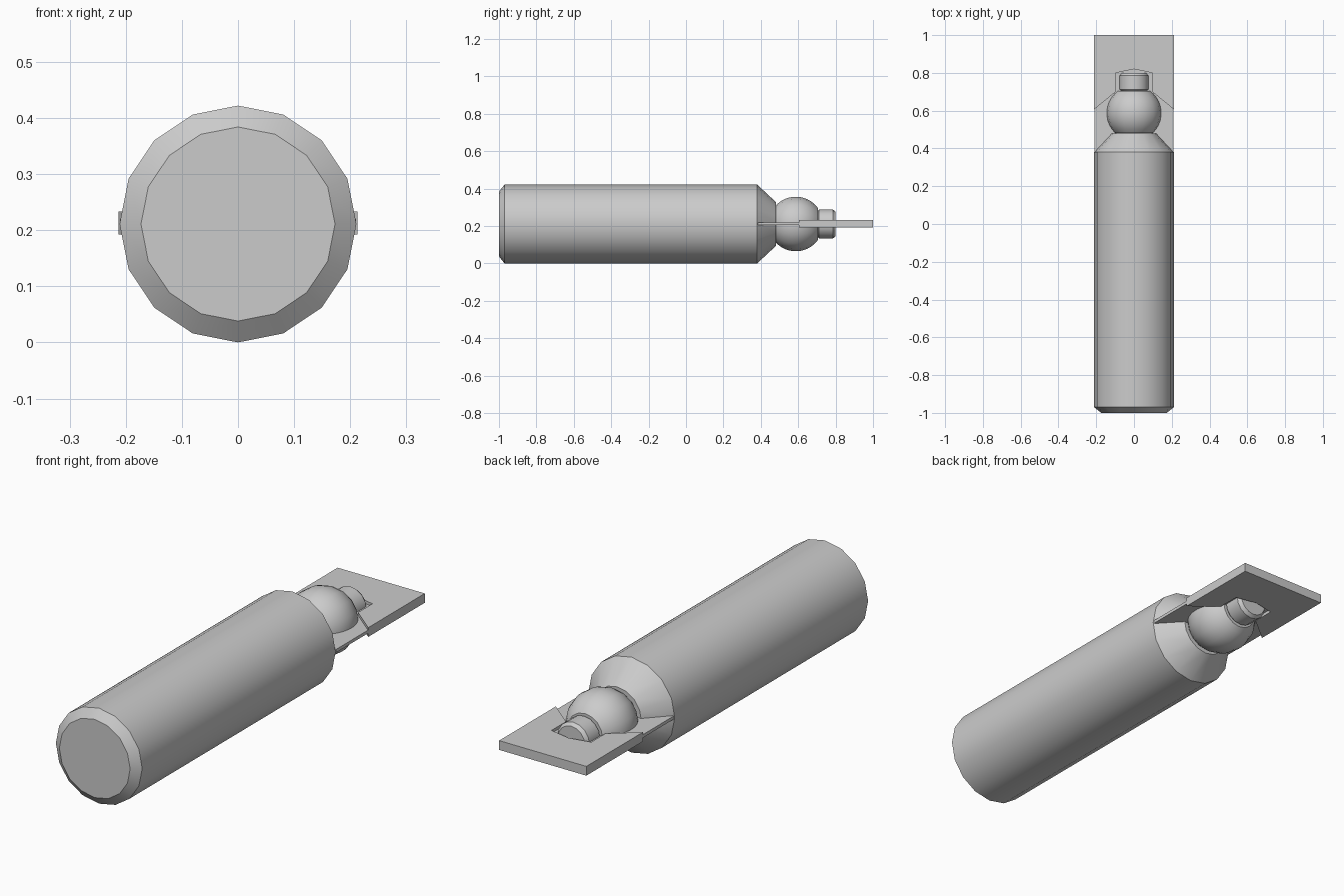
import bpy, bmesh, math

if "Cube" in bpy.data.objects:
    bpy.data.objects.remove(bpy.data.objects["Cube"], do_unlink=True)

grey = bpy.data.materials.new("plain grey")
grey.use_nodes = True
grey.diffuse_color = (0.6, 0.6, 0.6, 1)
grey.node_tree.nodes["Principled BSDF"].inputs["Base Color"].default_value = (0.6, 0.6, 0.6, 1)

AXIS_Z = 0.211
SIDES = 16


def finish(name, bm, smooth=False):
    bmesh.ops.recalc_face_normals(bm, faces=bm.faces)
    mesh = bpy.data.meshes.new(name)
    bm.to_mesh(mesh)
    bm.free()
    mesh.materials.append(grey)
    obj = bpy.data.objects.new(name, mesh)
    bpy.context.collection.objects.link(obj)
    if smooth:
        bpy.ops.object.select_all(action='DESELECT')
        obj.select_set(True)
        bpy.context.view_layer.objects.active = obj
        bpy.ops.object.shade_smooth_by_angle(angle=math.radians(30))
    return obj


def turned(name, profile):
    """Closed solid of revolution about the y axis from (y, radius) pairs."""
    bm = bmesh.new()
    rings = []
    for y, r in profile:
        angles = [math.tau * i / SIDES for i in range(SIDES)]
        rings.append([bm.verts.new((r * math.sin(a), y, AXIS_Z + r * math.cos(a))) for a in angles])
    for a, b in zip(rings, rings[1:]):
        for i in range(SIDES):
            j = (i + 1) % SIDES
            bm.faces.new((a[i], a[j], b[j], b[i]))
    bm.faces.new(rings[0])
    bm.faces.new(rings[-1])
    return finish(name, bm, True)


def slab(name, outline, bottom, top):
    """Flat outline extruded upward."""
    bm = bmesh.new()
    face = bm.faces.new([bm.verts.new((x, y, bottom)) for x, y in outline])
    lifted = bmesh.ops.extrude_face_region(bm, geom=[face])["geom"]
    verts = [g for g in lifted if isinstance(g, bmesh.types.BMVert)]
    bmesh.ops.translate(bm, verts=verts, vec=(0, 0, top - bottom))
    return finish(name, bm)


# Main cylinder with bevelled base and conical shoulder
turned("body", [(-1, 0.173), (-0.97, 0.211), (0.38, 0.211), (0.48, 0.118)])

# Rounded bulb, an arc of a sphere
bulb = [(0.587 + 0.146 * math.sin(a), 0.146 * math.cos(a))
        for a in (math.radians(-46 + 10 * i) for i in range(11))]
turned("bulb", bulb)

# Short nozzle with a slim collar and tapered tip
turned("nozzle", [(0.66, 0.06), (0.70, 0.066), (0.712, 0.078), (0.785, 0.078), (0.80, 0.066)])

# Thick end plate with a notch around the nozzle
half = [(0.213, 1), (0.213, 0.605), (0.097, 0.70), (0.097, 0.80)]
outline = half + [(0, 0.82)] + [(-x, y) for x, y in reversed(half)]
slab("end_plate", outline, 0.192, 0.233)

# Thin web joining the plate to the shoulder
slab("web", [(-0.21, 0.385), (0.21, 0.385), (0.21, 0.9), (-0.21, 0.9)], 0.206, 0.22)
